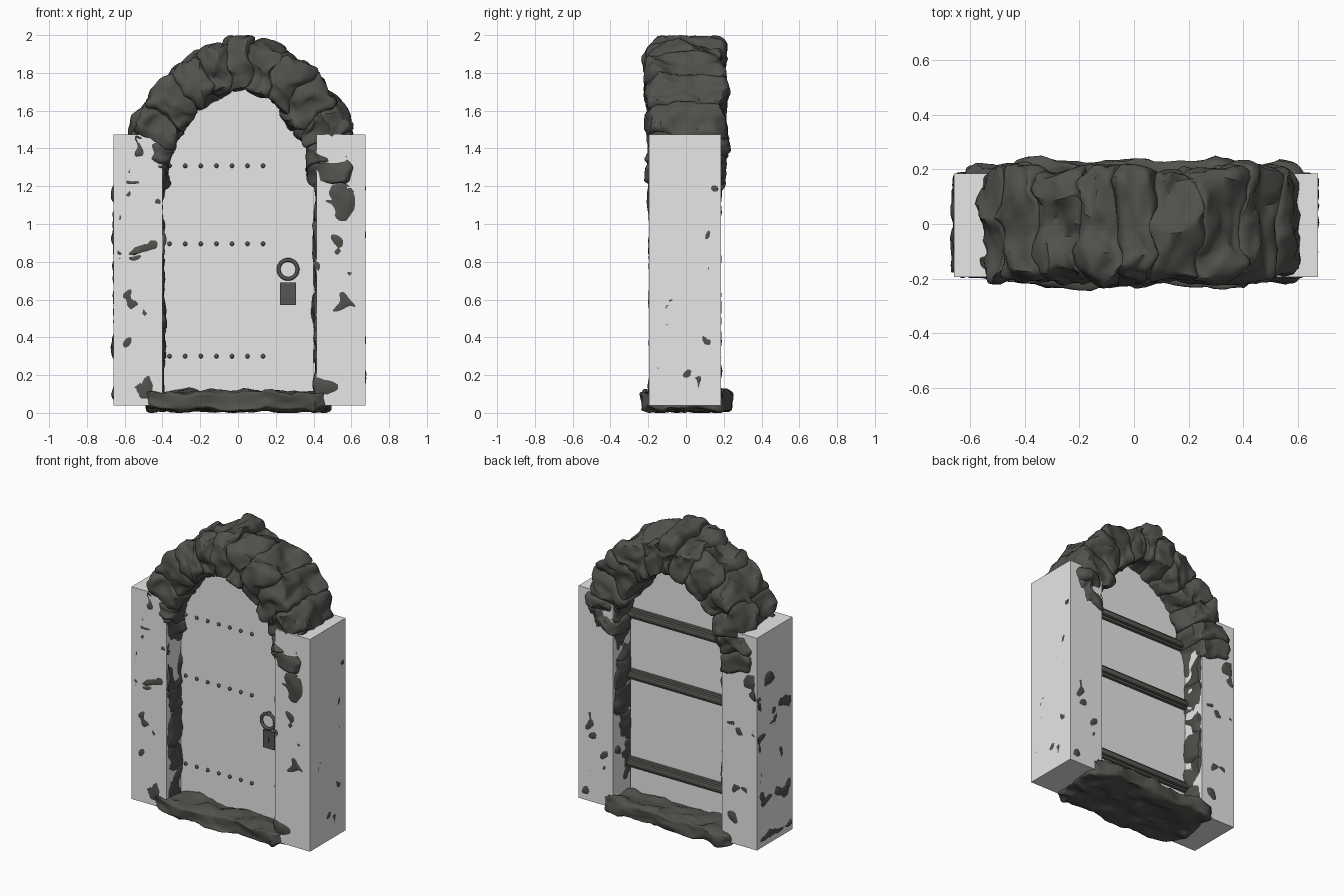
import bpy, bmesh, math
from mathutils import Vector, noise

if "Cube" in bpy.data.objects:
    bpy.data.objects.remove(bpy.data.objects["Cube"])


def material(name, color):
    m = bpy.data.materials.new(name)
    m.diffuse_color = (*color, 1)
    m.use_nodes = True
    m.node_tree.nodes["Principled BSDF"].inputs["Base Color"].default_value = m.diffuse_color
    return m


DARK = material("dark_stone_grey", (0.082, 0.082, 0.074))
METAL = material("dark_metal_grey", (0.092, 0.092, 0.083))
LIGHT = material("light_grey", (0.8, 0.8, 0.8))


def finish(bm, name, mat, smooth=True):
    bmesh.ops.recalc_face_normals(bm, faces=bm.faces)
    me = bpy.data.meshes.new(name)
    bm.to_mesh(me)
    bm.free()
    me.materials.append(mat)
    ob = bpy.data.objects.new(name, me)
    bpy.context.collection.objects.link(ob)
    if smooth:
        bpy.ops.object.select_all(action='DESELECT')
        ob.select_set(True)
        bpy.context.view_layer.objects.active = ob
        bpy.ops.object.shade_smooth_by_angle(angle=math.radians(40))
    return ob


def box(name, lo, hi, mat, bevel=0.0):
    bm = bmesh.new()
    bmesh.ops.create_cube(bm, size=1)
    for v in bm.verts:
        v.co = Vector([l + (c + 0.5) * (h - l) for c, l, h in zip(v.co, lo, hi)])
    if bevel:
        bmesh.ops.bevel(bm, geom=bm.edges[:], offset=bevel, segments=2,
                        profile=0.5, affect='EDGES')
    return finish(bm, name, mat, bevel > 0)


def stone(name, quad, y0, y1, rough, cuts=10, power=8, grow=1.06, freq=7, y_rough=1.0):
    """Rough block: quad = inner/outer of first joint, inner/outer of second (x, z)."""
    a0, b0, a1, b1 = [Vector((x, 0, z)) for x, z in quad]
    bm = bmesh.new()
    bmesh.ops.create_cube(bm, size=2)
    bmesh.ops.subdivide_edges(bm, edges=bm.edges[:], cuts=cuts, use_grid_fill=True)
    for v in bm.verts:
        u = v.co / sum(abs(c) ** power for c in v.co) ** (1 / power)
        s, t = (u.x * grow + 1) / 2, (u.z + 1) / 2
        p = a0.lerp(a1, s).lerp(b0.lerp(b1, s), t)
        p.y = y0 + (y1 - y0) * (u.y + 1) / 2
        d = noise.noise_vector(p * freq) * rough
        d += noise.noise_vector(p * 19 + Vector((5, 3, 1))) * rough * 0.4
        p += Vector((d.x, d.y * y_rough, d.z))
        p.z = min(max(p.z, 0), 2)
        v.co = p
    return finish(bm, name, DARK)


# Square pillars
box("left_pillar", (-0.66, -0.195, 0.04), (-0.40, 0.185, 1.475), LIGHT)
box("right_pillar", (0.415, -0.195, 0.04), (0.675, 0.185, 1.475), LIGHT)

# Arch stones: joints as (inner x, inner z, outer x, outer z), left foot to right foot
joints = [(-0.395, 1.19, -0.60, 1.22), (-0.375, 1.29, -0.60, 1.34),
          (-0.335, 1.39, -0.575, 1.48), (-0.275, 1.50, -0.50, 1.625),
          (-0.205, 1.60, -0.38, 1.775), (-0.12, 1.68, -0.21, 1.905),
          (-0.03, 1.71, -0.055, 1.965), (0.05, 1.71, 0.07, 1.965),
          (0.14, 1.67, 0.24, 1.91), (0.235, 1.59, 0.40, 1.80),
          (0.31, 1.49, 0.53, 1.65), (0.36, 1.39, 0.61, 1.48),
          (0.385, 1.30, 0.62, 1.36), (0.408, 1.20, 0.61, 1.23)]
for i, (j, k) in enumerate(zip(joints, joints[1:])):
    foot = i < 2 or i > len(joints) - 4
    half = 0.197 if foot else 0.203
    quad = [j[:2], j[2:], k[:2], k[2:]]
    if i == 6:
        quad = [j[:2], (j[2], 1.995), k[:2], (k[2], 1.995)]
    stone(f"arch_stone_{i + 1}", quad, -half, half, 0.046, cuts=13, grow=1.08)

# Rough jamb stones buried in the pillars, breaking through in patches
levels = [0.075, 0.27, 0.45, 0.66, 0.83, 1.02, 1.22]
for name, inner, outer in (("left", -0.394, -0.653), ("right", 0.411, 0.658)):
    for i, (z0, z1) in enumerate(zip(levels, levels[1:])):
        stone(f"{name}_jamb_stone_{i + 1}",
              [(inner, z0), (outer, z0), (inner, z1), (outer, z1)],
              -0.187, 0.177, 0.032, cuts=12, power=16, y_rough=0.65)

# Threshold slab
stone("threshold", [(-0.48, 0.014), (-0.48, 0.112), (0.48, 0.014), (0.48, 0.112)],
      -0.226, 0.226, 0.03, cuts=26, power=12, grow=1.0, freq=9)

# Door panel with pointed round top
bm = bmesh.new()
half_profile = [(0.40, 0.08), (0.40, 1.27), (0.37, 1.42), (0.31, 1.54),
                (0.23, 1.65), (0.12, 1.73)]
outline = half_profile + [(0, 1.76)] + [(-x, z) for x, z in reversed(half_profile)]
face = bm.faces.new([bm.verts.new((x, -0.04, z)) for x, z in outline])
ext = bmesh.ops.extrude_face_region(bm, geom=[face])
for g in ext["geom"]:
    if isinstance(g, bmesh.types.BMVert):
        g.co.y = 0.02
finish(bm, "door_panel", LIGHT, False)

# Door studs and back battens at three heights
for row, z in enumerate((0.30, 0.895, 1.308)):
    bm = bmesh.new()
    for i in range(7):
        ret = bmesh.ops.create_uvsphere(bm, u_segments=10, v_segments=6, radius=0.012)
        for v in ret["verts"]:
            v.co += Vector((-0.362 + i * 0.0825, -0.042, z))
    finish(bm, f"stud_row_{row + 1}", METAL)
    box(f"batten_{row + 1}", (-0.40, 0.01, z - 0.036), (0.41, 0.038, z + 0.036), METAL, 0.008)
    box(f"batten_ridge_{row + 1}", (-0.40, 0.025, z - 0.02), (0.41, 0.056, z + 0.02),
        METAL, 0.012)

# Ring handle with its mount
bpy.ops.mesh.primitive_torus_add(location=(0.265, -0.057, 0.76), rotation=(math.pi / 2, 0, 0),
                                 major_radius=0.05, minor_radius=0.010,
                                 major_segments=28, minor_segments=8)
ring = bpy.context.object
ring.name = "ring_handle"
ring.data.materials.append(METAL)
bpy.ops.object.shade_smooth_by_angle(angle=math.radians(60))
box("ring_mount", (0.254, -0.066, 0.799), (0.276, -0.035, 0.819), METAL, 0.004)

# Lock plate with raised keyhole
box("lock_plate", (0.222, -0.052, 0.572), (0.308, -0.035, 0.69), METAL)
box("keyhole", (0.262, -0.055, 0.615), (0.268, -0.05, 0.645), DARK)
